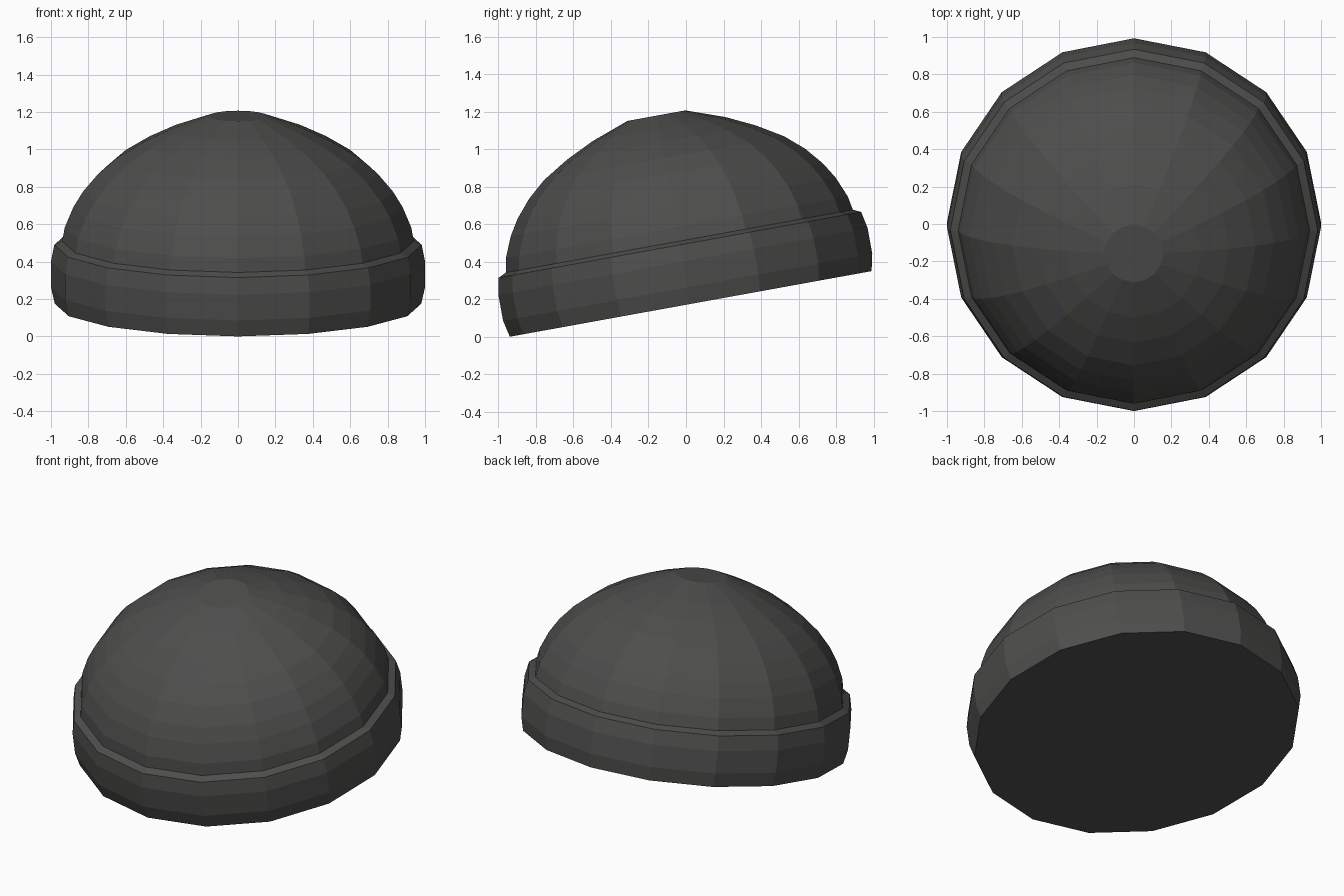
import bpy, bmesh, math

if "Cube" in bpy.data.objects:
    bpy.data.objects.remove(bpy.data.objects["Cube"])

SIDES = 16
TILT = math.atan2(0.35, 1.93)

fabric = bpy.data.materials.new("dark_fabric")
fabric.diffuse_color = (0.075, 0.075, 0.073, 1)
fabric.use_nodes = True
fabric.node_tree.nodes["Principled BSDF"].inputs["Base Color"].default_value = fabric.diffuse_color


def lathe(name, profile, cap_bottom=False, cap_top=False):
    """Revolve (radius, height) points into a faceted shell, tilted like the worn hat."""
    bm = bmesh.new()
    rings = []
    for r, h in profile:
        rings.append([bm.verts.new((r * math.cos(2 * math.pi * i / SIDES),
                                    r * math.sin(2 * math.pi * i / SIDES), h))
                      for i in range(SIDES)])
    for a, b in zip(rings, rings[1:]):
        for i in range(SIDES):
            j = (i + 1) % SIDES
            bm.faces.new((a[i], a[j], b[j], b[i]))
    if cap_bottom:
        bm.faces.new(rings[0][::-1])
    if cap_top:
        bm.faces.new(rings[-1])
    mesh = bpy.data.meshes.new(name)
    bm.to_mesh(mesh)
    bm.free()
    mesh.materials.append(fabric)
    obj = bpy.data.objects.new(name, mesh)
    bpy.context.collection.objects.link(obj)
    obj.location = (0, 0.025, 0.175)
    obj.rotation_euler = (TILT, 0, 0)
    return obj


# Folded brim: gently bulging band with a narrow top ledge and closed base
lathe("brim_band", [(0.98, 0), (1.0, 0.09), (1.0, 0.23), (0.982, 0.32), (0.94, 0.34)],
      cap_bottom=True)

# Rounded crown with a small flat top
lathe("crown", [(0.94, 0.34), (0.926, 0.415), (0.88, 0.525), (0.828, 0.61), (0.748, 0.705),
                (0.65, 0.79), (0.51, 0.875), (0.36, 0.947), (0.157, 1.02)],
      cap_top=True)
